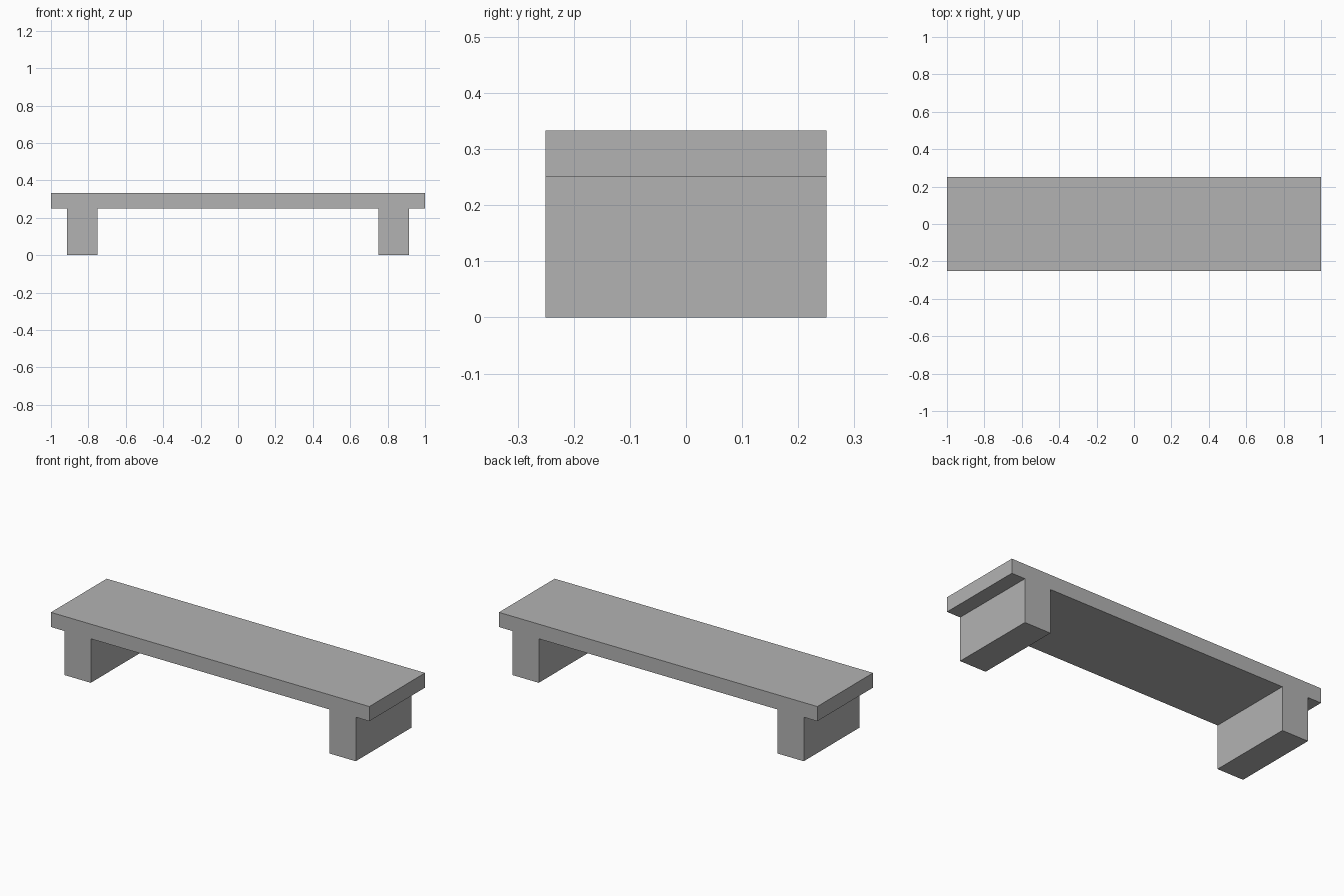
import bpy
import bmesh
from mathutils import Vector

cube = bpy.data.objects.get("Cube")
if cube:
    bpy.data.objects.remove(cube, do_unlink=True)

DEPTH = 0.5
HEIGHT = 1 / 3
SEAT_BOTTOM = 0.25
LEG_OUTER, LEG_INNER = 0.915, 0.75

# Plain grey finish
grey = bpy.data.materials.new("grey")
grey.use_nodes = True
color = (0.45, 0.45, 0.45, 1)
grey.diffuse_color = color
grey.node_tree.nodes["Principled BSDF"].inputs["Base Color"].default_value = color

# Half of the bench outline (seat end, overhang, leg), mirrored to the other side
half = [(1, HEIGHT), (1, SEAT_BOTTOM), (LEG_OUTER, SEAT_BOTTOM),
        (LEG_OUTER, 0), (LEG_INNER, 0), (LEG_INNER, SEAT_BOTTOM)]
outline = half + [(-x, z) for x, z in reversed(half)]

# One-piece bench: the outline extruded from front to back
bm = bmesh.new()
front = bm.faces.new([bm.verts.new((x, -DEPTH / 2, z)) for x, z in outline])
extruded = bmesh.ops.extrude_face_region(bm, geom=[front], use_keep_orig=True)
back = [v for v in extruded["geom"] if isinstance(v, bmesh.types.BMVert)]
bmesh.ops.translate(bm, verts=back, vec=Vector((0, DEPTH, 0)))
bmesh.ops.recalc_face_normals(bm, faces=bm.faces)

mesh = bpy.data.meshes.new("bench")
bm.to_mesh(mesh)
bm.free()
mesh.materials.append(grey)
bench = bpy.data.objects.new("bench", mesh)
bpy.context.collection.objects.link(bench)
